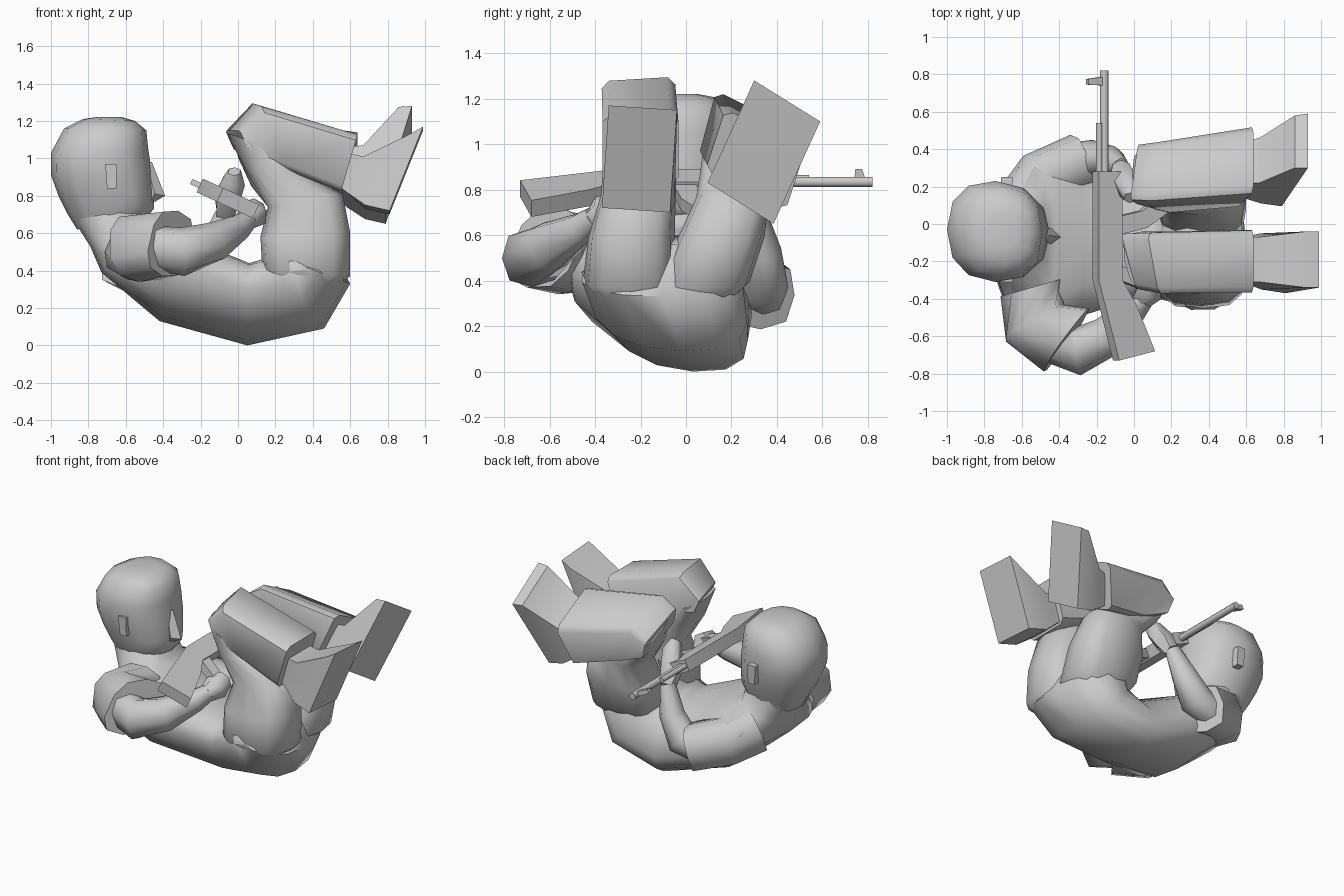
import bpy, bmesh, math
from mathutils import Vector as V


def finish(name, bm, angle=38):
    bmesh.ops.recalc_face_normals(bm, faces=bm.faces)
    me = bpy.data.meshes.new(name)
    bm.to_mesh(me)
    bm.free()
    ob = bpy.data.objects.new(name, me)
    bpy.context.collection.objects.link(ob)
    bpy.ops.object.select_all(action='DESELECT')
    ob.select_set(True)
    bpy.context.view_layer.objects.active = ob
    bpy.ops.object.shade_smooth_by_angle(angle=math.radians(angle))
    return ob


def loft(name, rings, n=10, e=0.8, angle=38, phase=0.0):
    """Each ring: point on one edge, point on the opposite edge, sideways half width vector."""
    bm = bmesh.new()
    loops = []
    for p1, p2, w in rings:
        p1, p2 = V(p1), V(p2)
        w = V(w) if isinstance(w, tuple) else V((0, w, 0))
        mid, half = (p1 + p2) / 2, (p1 - p2) / 2
        loop = []
        for i in range(n):
            a = 2 * math.pi * (i + phase) / n
            c, s = math.cos(a), math.sin(a)
            c = math.copysign(abs(c) ** e, c)
            s = math.copysign(abs(s) ** e, s)
            loop.append(bm.verts.new(mid + half * c + w * s))
        loops.append(loop)
    for a, b in zip(loops, loops[1:]):
        for i in range(n):
            j = (i + 1) % n
            bm.faces.new((a[i], a[j], b[j], b[i]))
    bm.faces.new(loops[0])
    bm.faces.new(loops[-1])
    return finish(name, bm, angle)


def tube(name, path, n=8, e=0.8, angle=62, phase=0.0):
    """Limb through (x, y, z, radius) points."""
    pts = [V(p[:3]) for p in path]
    rings = []
    for i, p in enumerate(path):
        t = (pts[min(i + 1, len(pts) - 1)] - pts[max(i - 1, 0)]).normalized()
        side = t.cross(V((0.1, 0, 1))).normalized()
        up = side.cross(t) * p[3]
        rings.append((pts[i] + up, pts[i] - up, tuple(side * p[3])))
    return loft(name, rings, n, e, angle, phase)


# torso, curled from the neck to the seat
loft("torso", [
    ((-0.50, -0.04, 0.74), (-0.88, -0.04, 0.67), 0.19),
    ((-0.47, -0.06, 0.65), (-0.79, -0.06, 0.53), 0.24),
    ((-0.42, -0.11, 0.63), (-0.73, -0.12, 0.39), 0.43),
    ((-0.26, -0.13, 0.57), (-0.42, -0.08, 0.13), (0, 0.40, -0.02)),
    ((0.06, -0.14, 0.44), (0.05, 0.03, 0.00), (0, 0.31, -0.02)),
    ((0.13, -0.14, 0.46), (0.46, -0.02, 0.09), (0, 0.34, -0.01)),
    ((0.14, -0.11, 0.50), (0.60, -0.10, 0.33), (0, 0.36, 0.0)),
    ((0.28, -0.07, 0.60), (0.48, -0.07, 0.56), (0, 0.15, 0.0)),
], 14, 0.85, 60)

# head facing +x
loft("head", [
    ((-0.50, -0.04, 0.67), (-0.86, -0.03, 0.62), 0.17),
    ((-0.45, -0.05, 0.73), (-0.91, -0.03, 0.70), 0.20),
    ((-0.45, -0.05, 0.80), (-0.96, -0.03, 0.80), 0.23),
    ((-0.46, -0.05, 0.92), (-1.00, -0.03, 0.91), 0.26),
    ((-0.48, -0.05, 1.05), (-1.00, -0.03, 1.03), 0.27),
    ((-0.49, -0.05, 1.15), (-0.93, -0.03, 1.16), 0.24),
    ((-0.55, -0.04, 1.20), (-0.83, -0.03, 1.21), 0.17),
    ((-0.62, -0.04, 1.22), (-0.76, -0.03, 1.22), 0.09),
], 12, 0.85, 50)
loft("nose", [
    ((-0.46, -0.06, 0.98), (-0.52, -0.06, 0.98), 0.02),
    ((-0.39, -0.07, 0.80), (-0.50, -0.06, 0.82), 0.045),
    ((-0.44, -0.06, 0.77), (-0.50, -0.06, 0.77), 0.035)], 4, 1, 20)
for side, y in (("near", -0.28), ("far", 0.22)):
    loft(side + "_ear", [
        ((-0.65, y, 0.97), (-0.71, y, 0.97), 0.03),
        ((-0.65, y, 0.84), (-0.70, y, 0.84), 0.025)], 4, 0, 20, 0.5)

# legs: thigh rising to the knee, boxy folded shin
loft("near_thigh", [
    ((0.24, -0.20, 0.24), (0.44, -0.20, 0.24), 0.12),
    ((0.13, -0.26, 0.40), (0.60, -0.25, 0.37), 0.20),
    ((0.12, -0.24, 0.58), (0.60, -0.24, 0.60), 0.19),
    ((0.16, -0.21, 0.74), (0.56, -0.21, 0.81), 0.165),
    ((0.05, -0.20, 0.92), (0.32, -0.20, 0.94), 0.16),
    ((-0.05, -0.20, 1.13), (0.20, -0.20, 1.00), (-0.03, 0.16, 0))], 12, 0.7, 60)
loft("far_thigh", [
    ((0.24, 0.02, 0.24), (0.44, 0.02, 0.24), 0.10),
    ((0.13, 0.08, 0.42), (0.60, 0.08, 0.37), 0.20),
    ((0.13, 0.15, 0.58), (0.60, 0.16, 0.60), 0.19),
    ((0.16, 0.19, 0.74), (0.55, 0.22, 0.79), 0.16),
    ((0.06, 0.21, 0.88), (0.32, 0.23, 0.88), (0, 0.15, -0.05)),
    ((-0.01, 0.27, 1.06), (0.20, 0.22, 0.92), (0, 0.15, -0.08))], 12, 0.7, 60)
loft("near_shin", [
    ((-0.03, -0.20, 1.15), (0.02, -0.20, 1.04), (-0.04, 0.15, 0)),
    ((0.10, -0.21, 1.29), (0.22, -0.20, 0.95), (-0.03, 0.165, 0.01)),
    ((0.64, -0.20, 1.13), (0.55, -0.20, 0.82), 0.17)], 8, 0.25, 48, 0.5)
loft("far_shin", [
    ((0.00, 0.28, 1.08), (0.04, 0.25, 0.95), (0.02, 0.15, -0.08)),
    ((0.10, 0.29, 1.16), (0.22, 0.21, 0.86), (0.02, 0.16, -0.08)),
    ((0.64, 0.35, 1.07), (0.55, 0.26, 0.79), (0, 0.18, -0.09))], 8, 0.25, 48, 0.5)

# boots flaring to a flat sole
loft("near_boot", [
    ((0.58, -0.19, 1.03), (0.54, -0.19, 0.85), 0.12),
    ((0.67, -0.19, 1.01), (0.58, -0.19, 0.82), 0.12),
    ((0.92, -0.19, 1.12), (0.68, -0.20, 0.74), (0, 0.15, -0.01)),
    ((0.99, -0.19, 1.16), (0.81, -0.22, 0.71), (0, 0.15, -0.01))], 4, 0, 40, 0.5)
loft("far_boot", [
    ((0.58, 0.33, 1.00), (0.54, 0.26, 0.84), (0, 0.11, -0.06)),
    ((0.67, 0.34, 1.01), (0.58, 0.26, 0.80), (0, 0.12, -0.06)),
    ((0.86, 0.44, 1.19), (0.68, 0.25, 0.76), (0, 0.14, -0.085)),
    ((0.93, 0.445, 1.19), (0.79, 0.24, 0.74), (0, 0.145, -0.09))], 4, 0, 40, 0.5)

# arms: wide sleeves, thin forearms and fists
loft("near_sleeve", [
    ((-0.48, -0.32, 0.68), (-0.62, -0.36, 0.36), (-0.14, -0.04, 0.05)),
    ((-0.53, -0.50, 0.70), (-0.53, -0.56, 0.34), (-0.16, -0.09, 0.02)),
    ((-0.32, -0.54, 0.72), (-0.40, -0.70, 0.37), (-0.11, -0.14, 0.03))], 10, 0.75, 62)
tube("near_forearm", [(-0.42, -0.63, 0.52, 0.12), (-0.30, -0.68, 0.50, 0.13),
                      (-0.14, -0.60, 0.55, 0.11), (0.00, -0.46, 0.63, 0.07),
                      (0.06, -0.40, 0.68, 0.05)])
tube("near_fist", [(0.03, -0.42, 0.65, 0.05), (0.08, -0.36, 0.70, 0.08),
                   (0.08, -0.28, 0.73, 0.06)], 6)
tube("far_sleeve", [(-0.59, 0.10, 0.46, 0.16), (-0.50, 0.24, 0.40, 0.155),
                    (-0.28, 0.34, 0.33, 0.15)], 8, 0.65)
tube("far_forearm", [(-0.36, 0.33, 0.34, 0.10), (-0.22, 0.35, 0.37, 0.10),
                     (-0.13, 0.34, 0.52, 0.08), (-0.07, 0.30, 0.70, 0.05)])
tube("far_fist", [(-0.07, 0.30, 0.69, 0.05), (-0.06, 0.24, 0.78, 0.07),
                  (-0.02, 0.18, 0.88, 0.06), (-0.02, 0.14, 0.93, 0.035)], 6)


# rifle lying on its side: y along the barrel, d down through the magazine, s sideways
def rifle(y, d, s):
    return V((-0.15 + 0.91 * d + 0.42 * s, y, 0.83 - 0.42 * d + 0.91 * s))


def slab(name, outline, half):
    bm = bmesh.new()
    a, b = ([bm.verts.new(rifle(y, d, s)) for y, d in outline] for s in (-half, half))
    bm.faces.new(a)
    bm.faces.new(b)
    for i in range(len(a)):
        j = (i + 1) % len(a)
        bm.faces.new((a[i], a[j], b[j], b[i]))
    return finish(name, bm, 20)


def rod(name, y0, y1, d, r):
    loft(name, [(rifle(y, d - r, 0), rifle(y, d + r, 0), tuple(rifle(y, d, r) - rifle(y, d, 0)))
                for y in (y0, y1)], 8, 1, 50)


slab("rifle_body", [(0.28, -0.06), (-0.30, -0.06), (-0.73, 0.06), (-0.68, 0.27),
                    (-0.43, 0.16), (-0.30, 0.08), (0.28, 0.08)], 0.04)
slab("rifle_magazine", [(-0.06, 0.06), (0.04, 0.06), (0.07, 0.20), (0.12, 0.28),
                        (0.06, 0.35), (-0.02, 0.23)], 0.03)
slab("rifle_grip", [(-0.22, 0.07), (-0.30, 0.07), (-0.36, 0.24), (-0.29, 0.26)], 0.03)
slab("rifle_front_sight", [(0.74, 0.0), (0.745, -0.11), (0.775, -0.11), (0.79, 0.0)], 0.015)
rod("rifle_barrel", 0.26, 0.82, -0.01, 0.024)
rod("rifle_gas_tube", 0.26, 0.54, -0.04, 0.018)
